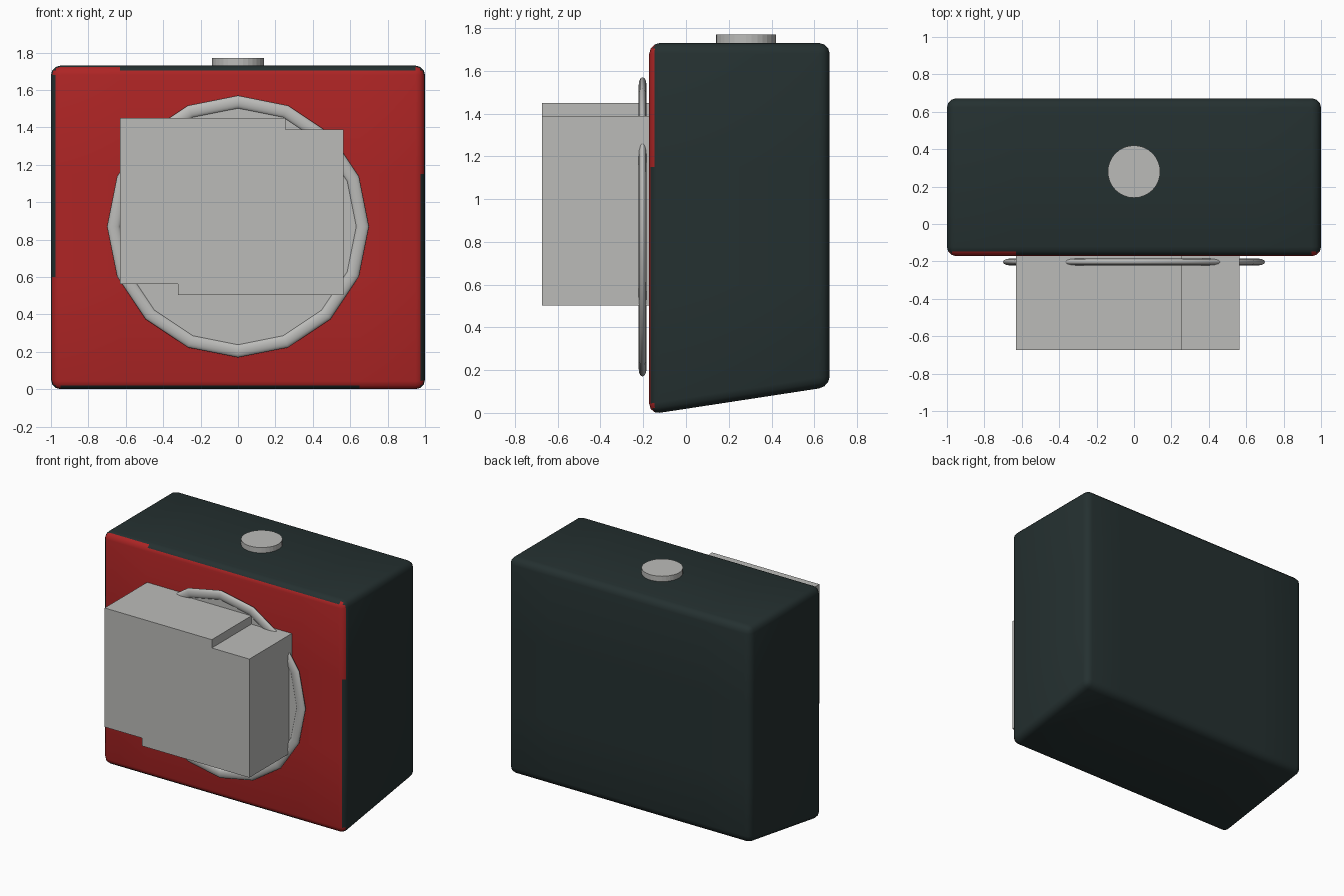
import bpy, bmesh, math
from mathutils import Vector

if "Cube" in bpy.data.objects:
    bpy.data.objects.remove(bpy.data.objects["Cube"])


def material(name, rgb):
    m = bpy.data.materials.new(name)
    m.diffuse_color = (*rgb, 1.0)
    m.use_nodes = True
    m.node_tree.nodes["Principled BSDF"].inputs["Base Color"].default_value = m.diffuse_color
    return m


DARK = material("dark green black", (0.018, 0.030, 0.030))
RED = material("red", (0.42, 0.018, 0.018))
GREY = material("light grey", (0.50, 0.50, 0.485))


def prism(bm, profile, direction):
    """Extrude a closed profile of 3D points along a direction."""
    face = bm.faces.new([bm.verts.new(p) for p in profile])
    new = bmesh.ops.extrude_face_region(bm, geom=[face])["geom"]
    verts = [g for g in new if isinstance(g, bmesh.types.BMVert)]
    bmesh.ops.translate(bm, verts=verts, vec=direction)
    bmesh.ops.recalc_face_normals(bm, faces=bm.faces[:])


def finish(bm, name, *mats):
    me = bpy.data.meshes.new(name)
    bm.to_mesh(me)
    bm.free()
    for m in mats:
        me.materials.append(m)
    ob = bpy.data.objects.new(name, me)
    bpy.context.collection.objects.link(ob)
    return ob


# Rounded body with a sloping underside
FRONT, BACK, TOP, R = -0.172, 0.672, 1.73, 0.05
bm = bmesh.new()
prism(bm, [(-1, FRONT, -0.007), (-1, BACK, 0.122), (-1, BACK, TOP), (-1, FRONT, TOP)], Vector((2, 0, 0)))
bmesh.ops.bevel(bm, geom=bm.edges[:], offset=R, segments=3, profile=0.5, affect='EDGES')
# Cuts where the red paint steps over the rounded edge
for co, no in [((-0.63, 0, 0), (1, 0, 0)), ((0.65, 0, 0), (1, 0, 0)),
               ((0, 0, 0.6), (0, 0, 1)), ((0, 0, 1.15), (0, 0, 1))]:
    bmesh.ops.bisect_plane(bm, geom=bm.verts[:] + bm.edges[:] + bm.faces[:], plane_co=co, plane_no=no)
# Red front, running further round the edge on part of each side
for f in bm.faces:
    c = f.calc_center_median()
    stepped = ((c.z > 1.69 and c.x < -0.63) or (c.x > 0.96 and c.z > 1.15)
               or (c.x < -0.96 and c.z < 0.6) or (c.z < 0.04 and c.x > 0.65))
    if c.y < FRONT + (0.018 if stepped else 0.006):
        f.material_index = 1
body = finish(bm, "body", DARK, RED)
for p in body.data.polygons:
    p.use_smooth = True

# Stepped front block
bm = bmesh.new()
outline = [(-0.63, 1.45), (0.255, 1.45), (0.255, 1.388), (0.565, 1.388),
           (0.565, 0.503), (-0.322, 0.503), (-0.322, 0.562), (-0.63, 0.562)]
prism(bm, [(x, -0.673, z) for x, z in outline], Vector((0, 0.505, 0)))
finish(bm, "front_block", GREY)

# Sixteen-sided lens ring
CENTRE = (0, -0.203, 0.87)
bpy.ops.mesh.primitive_torus_add(major_segments=16, minor_segments=12, major_radius=0.665,
                                 minor_radius=0.035, location=CENTRE, rotation=(math.pi / 2, 0, 0))
ring = bpy.context.object
ring.name = "lens_ring"
ring.scale.z = 0.52
ring.data.materials.append(GREY)
bpy.ops.object.shade_smooth()

# Flat disc filling the ring
bm = bmesh.new()
prism(bm, [(0.66 * math.cos(i * math.pi / 8), CENTRE[1] - 0.004, CENTRE[2] + 0.66 * math.sin(i * math.pi / 8))
           for i in range(16)], Vector((0, 0.008, 0)))
finish(bm, "lens_disc", GREY)

# Top button
bpy.ops.mesh.primitive_cylinder_add(vertices=32, radius=0.14, depth=0.07, location=(0, 0.28, 1.735))
button = bpy.context.object
button.name = "top_button"
button.data.materials.append(GREY)
